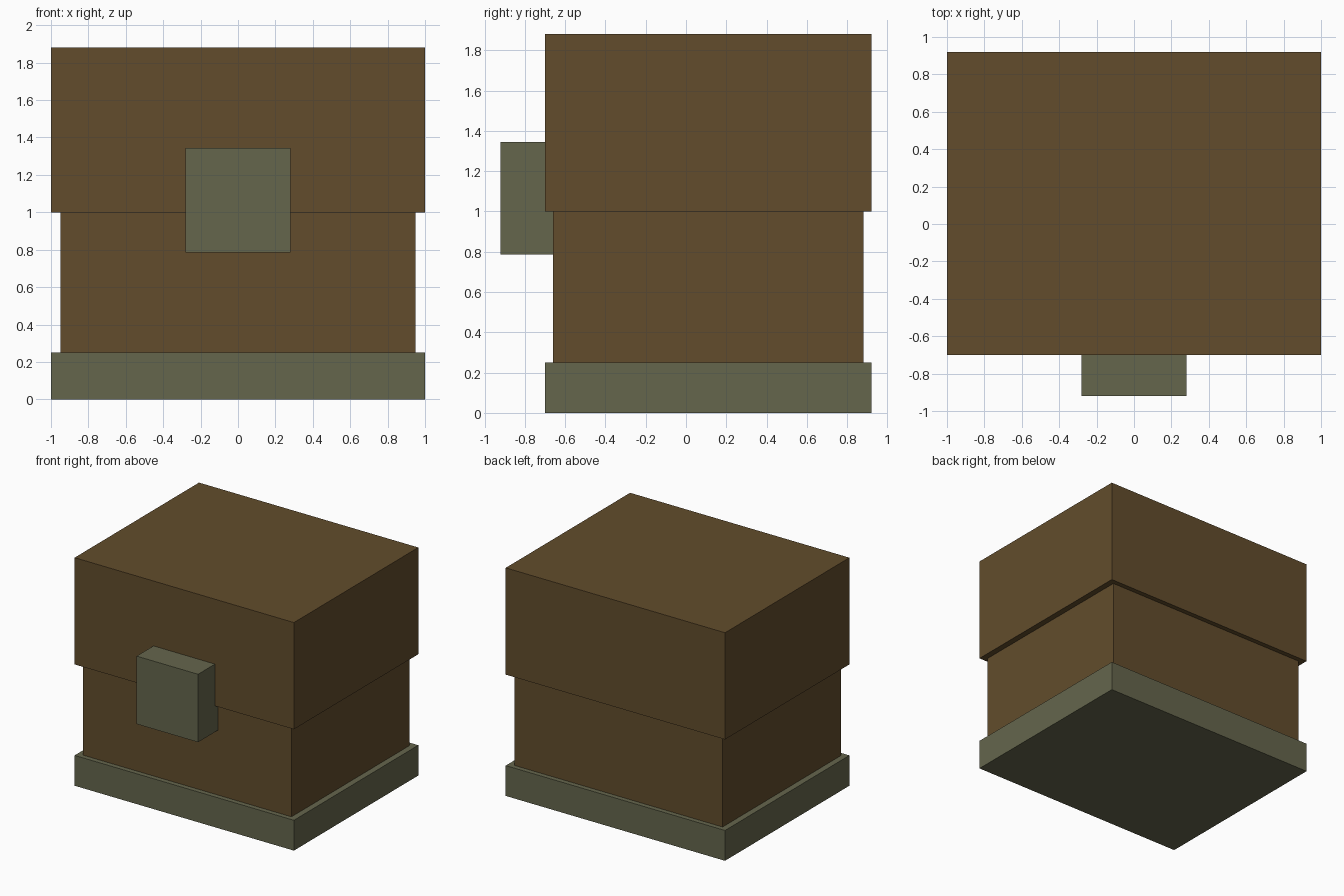
import bpy
from mathutils import Vector

default_cube = bpy.data.objects.get("Cube")
if default_cube:
    bpy.data.objects.remove(default_cube, do_unlink=True)


def make_material(name, colour):
    mat = bpy.data.materials.new(name)
    mat.use_nodes = True
    mat.diffuse_color = colour
    bsdf = next(n for n in mat.node_tree.nodes if n.type == 'BSDF_PRINCIPLED')
    bsdf.inputs["Base Color"].default_value = colour
    return mat


def make_box(name, low, high, mat):
    """Box spanning two opposite corners."""
    low, high = Vector(low), Vector(high)
    bpy.ops.mesh.primitive_cube_add(size=1, location=(low + high) / 2)
    box = bpy.context.object
    box.name = name
    box.scale = high - low
    bpy.ops.object.transform_apply(location=False, rotation=False, scale=True)
    box.data.materials.append(mat)
    return box


wood = make_material("brown wood", (0.122, 0.073, 0.025, 1))
metal = make_material("olive grey metal", (0.130, 0.133, 0.073, 1))

# Metal base and wooden chest body
make_box("base", (-1, -0.70, 0), (1, 0.92, 0.25), metal)
make_box("chest_body", (-0.95, -0.66, 0.25), (0.95, 0.88, 1.0), wood)

# Overhanging lid
make_box("lid", (-1, -0.70, 1.0), (1, 0.92, 1.88), wood)

# Front latch bridging lid and body
make_box("latch", (-0.28, -0.92, 0.785), (0.28, -0.66, 1.345), metal)
